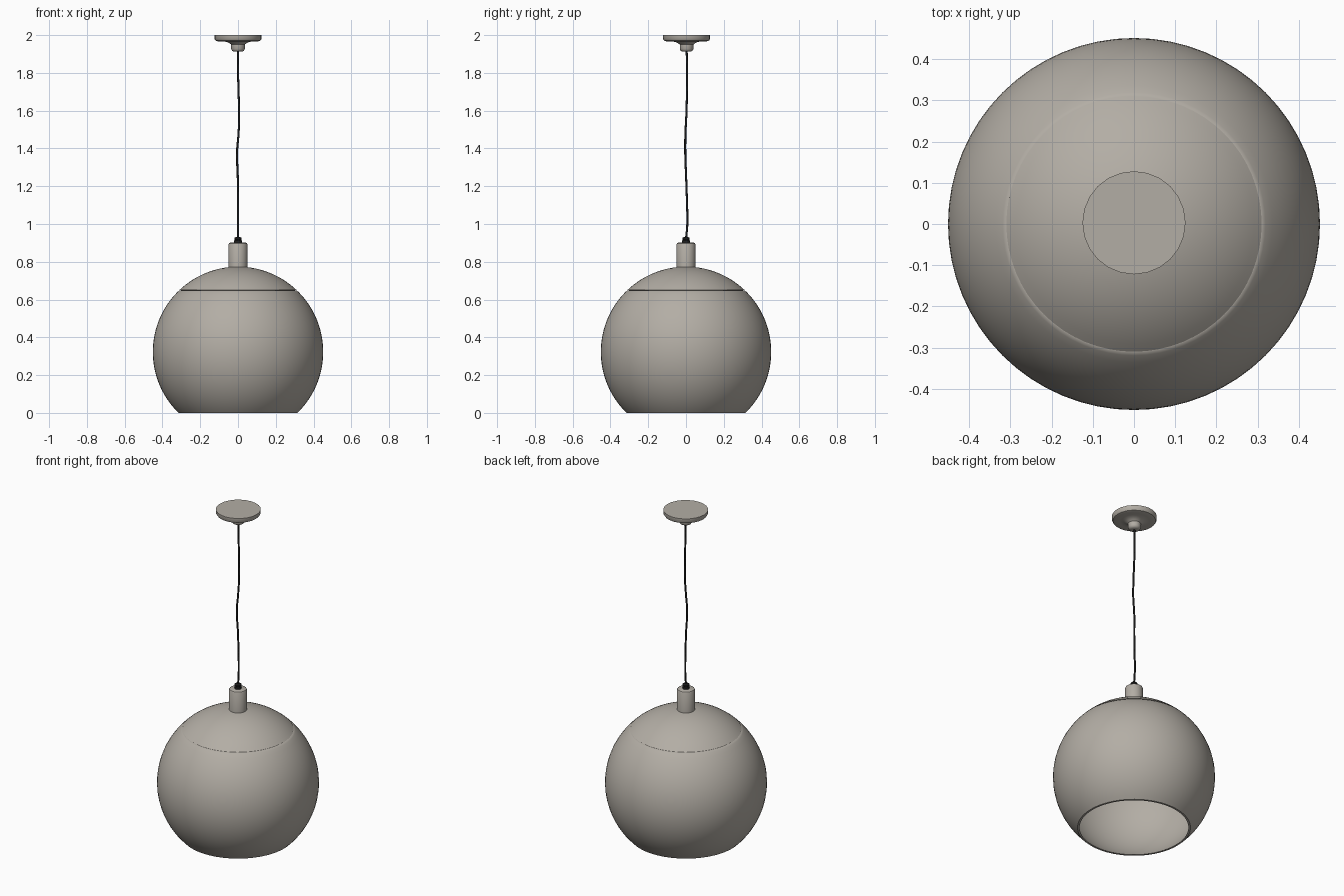
import bpy, bmesh, math

if "Cube" in bpy.data.objects:
    bpy.data.objects.remove(bpy.data.objects["Cube"])


def material(name, rgb):
    m = bpy.data.materials.new(name)
    m.diffuse_color = (*rgb, 1)
    m.use_nodes = True
    m.node_tree.nodes["Principled BSDF"].inputs["Base Color"].default_value = m.diffuse_color
    return m


GREY = material("warm_grey", (0.45, 0.42, 0.375))
BLACK = material("cord_black", (0.015, 0.015, 0.015))
CZ, R, THICK = 0.323, 0.451, 0.008   # globe centre height, radius, wall


def lathe(name, profile, mat, sides=64, closed=False, y=0.0):
    """Revolve an (r, z) profile around the vertical axis."""
    bm = bmesh.new()
    vs = [bm.verts.new((r, 0, z)) for r, z in profile]
    for a, b in zip(vs, vs[1:] + (vs[:1] if closed else [])):
        if a is not b:
            bm.edges.new((a, b))
    bmesh.ops.spin(bm, geom=bm.verts[:] + bm.edges[:], cent=(0, 0, 0), axis=(0, 0, 1),
                   angle=2 * math.pi, steps=sides, use_merge=False)
    bmesh.ops.remove_doubles(bm, verts=bm.verts[:], dist=1e-5)
    bmesh.ops.recalc_face_normals(bm, faces=bm.faces[:])
    me = bpy.data.meshes.new(name)
    bm.to_mesh(me)
    bm.free()
    me.materials.append(mat)
    ob = bpy.data.objects.new(name, me)
    ob.location.y = y
    bpy.context.collection.objects.link(ob)
    bpy.ops.object.select_all(action='DESELECT')
    ob.select_set(True)
    bpy.context.view_layer.objects.active = ob
    bpy.ops.object.shade_smooth_by_angle(angle=math.radians(35))
    return ob


def arc(radius, z0, z1, n):
    """Points on the globe circle from height z0 to z1."""
    a0, a1 = (math.acos(max(-1, min(1, (z - CZ) / radius))) for z in (z0, z1))
    return [(radius * math.sin(a0 + (a1 - a0) * i / n),
             CZ + radius * math.cos(a0 + (a1 - a0) * i / n)) for i in range(n + 1)]


# Globe: hollow lower shade with an open bottom, and a separate cap above the seam
shade = arc(R, 0.0, 0.642, 30) + [(0.312, 0.647), (0.306, 0.648)]
lathe("globe_shade", shade + arc(R - THICK, 0.648, 0.0, 30), GREY, closed=True)
cap = [(0.302, 0.649)] + arc(R, 0.651, CZ + R, 14)
lathe("globe_cap", cap + arc(R - THICK, CZ + R - THICK, 0.649, 14), GREY, closed=True)

# Lamp neck on top of the globe
lathe("neck", [(0, 0.765), (0.05, 0.765), (0.05, 0.892), (0.047, 0.898),
               (0.041, 0.901), (0, 0.901)], GREY, 32)

# Cord grip
lathe("cord_grip", [(0, 0.90), (0.02, 0.90), (0.02, 0.912), (0.016, 0.915),
                    (0.019, 0.918), (0.019, 0.926), (0.012, 0.932), (0, 0.932)], BLACK, 16)

# Ceiling canopy with a stepped boss below
lathe("ceiling_canopy", [(0, 2.0), (0.125, 2.0), (0.125, 1.98), (0.119, 1.971),
                         (0.106, 1.967), (0.085, 1.968), (0.06, 1.964), (0.045, 1.957),
                         (0.036, 1.95), (0.036, 1.926), (0.031, 1.917), (0.022, 1.912),
                         (0, 1.912)], GREY, 24, y=0.003)

# Slightly wavy hanging cord
cu = bpy.data.curves.new("cord", 'CURVE')
cu.dimensions = '3D'
cu.bevel_depth = 0.0055
cu.bevel_resolution = 2
cu.resolution_u = 6
path = [(0, 0, 0.92), (0, 0.007, 1.0), (0, 0.005, 1.12), (-0.001, 0.001, 1.24),
        (-0.005, -0.004, 1.38), (0.003, -0.003, 1.48), (0.006, 0.002, 1.58),
        (0.003, 0.005, 1.7), (0, 0.006, 1.82), (0, 0.003, 1.93)]
sp = cu.splines.new('BEZIER')
sp.bezier_points.add(len(path) - 1)
for p, co in zip(sp.bezier_points, path):
    p.co = co
    p.handle_left_type = p.handle_right_type = 'AUTO'
cu.materials.append(BLACK)
bpy.context.collection.objects.link(bpy.data.objects.new("cord", cu))
